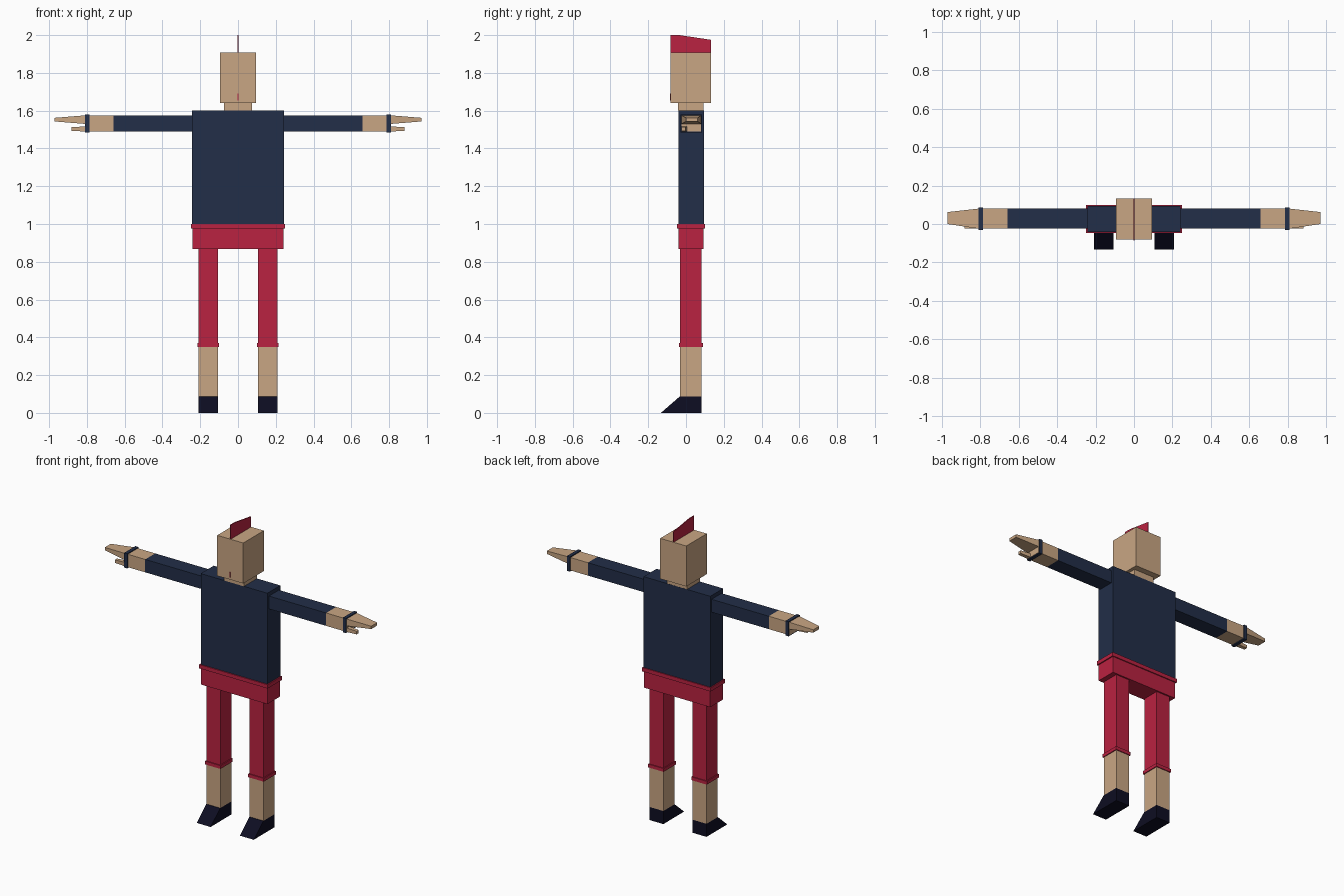
import bpy
import bmesh

if "Cube" in bpy.data.objects:
    bpy.data.objects.remove(bpy.data.objects["Cube"])


def srgb(r, g, b):
    def lin(c):
        c /= 255
        return c / 12.92 if c <= 0.04045 else ((c + 0.055) / 1.055) ** 2.4
    return (lin(r), lin(g), lin(b), 1)


def material(name, *rgb):
    m = bpy.data.materials.new(name)
    m.diffuse_color = srgb(*rgb)
    m.use_nodes = True
    m.node_tree.nodes["Principled BSDF"].inputs["Base Color"].default_value = m.diffuse_color
    return m


SKIN = material("tan skin", 201, 166, 131)
RED = material("crimson", 186, 34, 65)
NAVY = material("navy cloth", 34, 46, 72)
BLACK = material("black leather", 13, 13, 34)


def solid(name, lower, upper, mat):
    """Six-sided solid between two matching four-point loops."""
    bm = bmesh.new()
    a = [bm.verts.new(p) for p in lower]
    b = [bm.verts.new(p) for p in upper]
    bm.faces.new(a)
    bm.faces.new(b)
    for i in range(4):
        j = (i + 1) % 4
        bm.faces.new((a[i], a[j], b[j], b[i]))
    bmesh.ops.recalc_face_normals(bm, faces=bm.faces)
    mesh = bpy.data.meshes.new(name)
    bm.to_mesh(mesh)
    bm.free()
    mesh.materials.append(mat)
    obj = bpy.data.objects.new(name, mesh)
    bpy.context.collection.objects.link(obj)
    return obj


def box(name, x, y, z, mat):
    def loop(h):
        return [(x[0], y[0], h), (x[1], y[0], h), (x[1], y[1], h), (x[0], y[1], h)]
    return solid(name, loop(z[0]), loop(z[1]), mat)


def taper_x(name, x, y0, z0, y1, z1, mat):
    """Solid running along x from one y/z rectangle to another."""
    def loop(px, y, z):
        return [(px, y[0], z[0]), (px, y[1], z[0]), (px, y[1], z[1]), (px, y[0], z[1])]
    return solid(name, loop(x[0], y0, z0), loop(x[1], y1, z1), mat)


def mirror(*objs):
    for o in objs:
        m = o.modifiers.new("Mirror", 'MIRROR')
        m.use_axis = (True, False, False)
        m.use_mirror_merge = False


# Head, neck, thin crest and chin tuft
box("head", (-0.095, 0.095), (-0.081, 0.133), (1.64, 1.907), SKIN)
box("neck", (-0.073, 0.073), (-0.042, 0.093), (1.60, 1.64), SKIN)
crest = [(-0.081, 1.90), (0.133, 1.90), (0.133, 1.975), (-0.035, 2.0), (-0.081, 2.0)]
bm = bmesh.new()
face = bm.faces.new([bm.verts.new((-0.003, y, z)) for y, z in crest])
ext = bmesh.ops.extrude_face_region(bm, geom=[face])
bmesh.ops.translate(bm, vec=(0.006, 0, 0),
                    verts=[v for v in ext["geom"] if isinstance(v, bmesh.types.BMVert)])
bmesh.ops.recalc_face_normals(bm, faces=bm.faces)
mesh = bpy.data.meshes.new("crest")
bm.to_mesh(mesh)
bm.free()
mesh.materials.append(RED)
bpy.context.collection.objects.link(bpy.data.objects.new("crest", mesh))
box("chin_tuft", (-0.003, 0.003), (-0.086, -0.078), (1.655, 1.69), RED)

# Shirt, hips and waistband
box("shirt", (-0.243, 0.243), (-0.041, 0.094), (1.0, 1.60), NAVY)
box("hips", (-0.242, 0.242), (-0.040, 0.093), (0.868, 1.0), RED)
box("waistband", (-0.25, 0.25), (-0.048, 0.100), (0.976, 1.001), RED)

# Legs: trousers, cuff, shin and wedge shoe
lx, ly = (0.107, 0.208), (-0.032, 0.083)
mirror(
    box("trouser_leg", lx, ly, (0.35, 0.868), RED),
    box("trouser_cuff", (0.101, 0.214), (-0.038, 0.089), (0.348, 0.37), RED),
    box("shin", lx, ly, (0.086, 0.35), SKIN),
    solid("shoe",
          [(lx[0], -0.133, 0), (lx[1], -0.133, 0), (lx[1], 0.083, 0), (lx[0], 0.083, 0)],
          [(lx[0], -0.034, 0.086), (lx[1], -0.034, 0.086),
           (lx[1], 0.083, 0.086), (lx[0], 0.083, 0.086)], BLACK))

# Arms: sleeve, forearm, wristband, fingers and thumb
ay, az = (-0.024, 0.08), (1.49, 1.575)
mirror(
    box("sleeve", (0.243, 0.66), ay, az, NAVY),
    box("forearm", (0.66, 0.811), ay, az, SKIN),
    box("wristband", (0.787, 0.809), (-0.030, 0.086), (1.484, 1.581), NAVY),
    taper_x("fingers", (0.811, 0.972), ay, (1.53, 1.575),
            (0.0, 0.062), (1.543, 1.562), SKIN),
    taper_x("thumb", (0.811, 0.882), (-0.024, 0.004), (1.49, 1.516),
            (-0.024, -0.002), (1.493, 1.513), SKIN))
